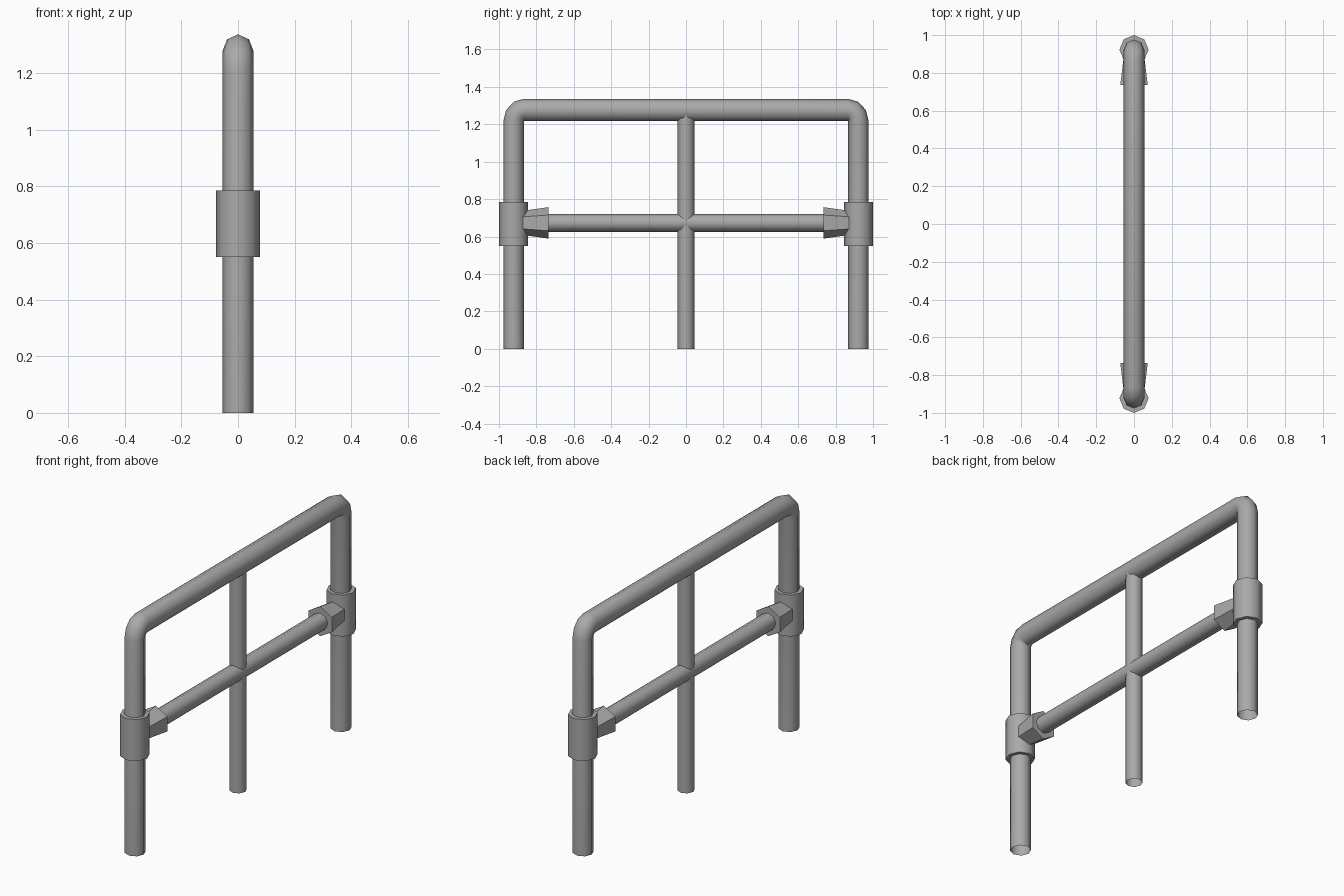
import bpy, bmesh
from math import sin, cos, pi, radians
from mathutils import Vector

cube = bpy.data.objects.get("Cube")
if cube:
    bpy.data.objects.remove(cube)

grey = bpy.data.materials.new("grey_metal")
grey.use_nodes = True
colour = (0.40, 0.40, 0.40, 1)
grey.diffuse_color = colour
grey.node_tree.nodes["Principled BSDF"].inputs["Base Color"].default_value = colour


def sweep(name, stations, sides, capped):
    """Tube through stations (centre, in-plane radius vector), cross-section in x and that vector."""
    bm = bmesh.new()
    rings = []
    for centre, out, width in stations:
        rings.append([bm.verts.new(Vector(centre) + Vector(out) * cos(2 * pi * i / sides)
                                   + Vector((width * sin(2 * pi * i / sides), 0, 0)))
                      for i in range(sides)])
    for a, b in zip(rings, rings[1:]):
        for i in range(sides):
            j = (i + 1) % sides
            bm.faces.new((a[i], a[j], b[j], b[i]))
    if capped:
        bm.faces.new(rings[0])
        bm.faces.new(rings[-1])
    bmesh.ops.recalc_face_normals(bm, faces=bm.faces)
    mesh = bpy.data.meshes.new(name)
    bm.to_mesh(mesh)
    bm.free()
    mesh.materials.append(grey)
    obj = bpy.data.objects.new(name, mesh)
    bpy.context.collection.objects.link(obj)
    bpy.ops.object.select_all(action="DESELECT")
    bpy.context.view_layer.objects.active = obj
    obj.select_set(True)
    bpy.ops.object.shade_smooth_by_angle(angle=radians(50))
    return obj


def upright(name, y, z0, z1, r, capped):
    return sweep(name, [((0, y, z), (0, r, 0), r) for z in (z0, z1)], 8, capped)


POST_Y, POST_R, RAIL_R = 0.921, 0.055, 0.06
BEND_Y, BEND_Z, STEPS = POST_Y - POST_R, 1.215, 3
CROSS_Z = 0.673

# Bent main frame: two legs and the top rail, pivoting on the tight inner corners
half = [((0, -POST_Y, 0), (0, -POST_R, 0), POST_R)]
for i in range(STEPS + 1):
    t = pi / 2 * i / STEPS
    out = Vector((0, -POST_R * cos(t), RAIL_R * sin(t)))
    pivot = Vector((0, -BEND_Y, BEND_Z + 0.001))
    half.append((pivot + out * 1.01, out, POST_R))
other = [((0, -c[1], c[2]), (0, -o[1], o[2]), w) for c, o, w in reversed(half)]
sweep("main_frame", half + other, 8, False)

# Centre post and cross rail
upright("centre_post", 0, 0, 1.26, 0.045, False)
sweep("cross_rail", [((0, y, CROSS_Z), (0, 0, 0.048), 0.048) for y in (-0.9, 0.9)], 8, False)

# Leg couplings and their six-sided tapered collars
for side, s in (("front", -1), ("back", 1)):
    upright(side + "_coupling", s * 0.923, 0.55, 0.785, 0.077, True)
    sweep(side + "_collar", [((0, s * y, CROSS_Z), (0, 0, r), r)
                             for y, r in ((0.735, 0.084), (0.92, 0.058))], 6, True)
